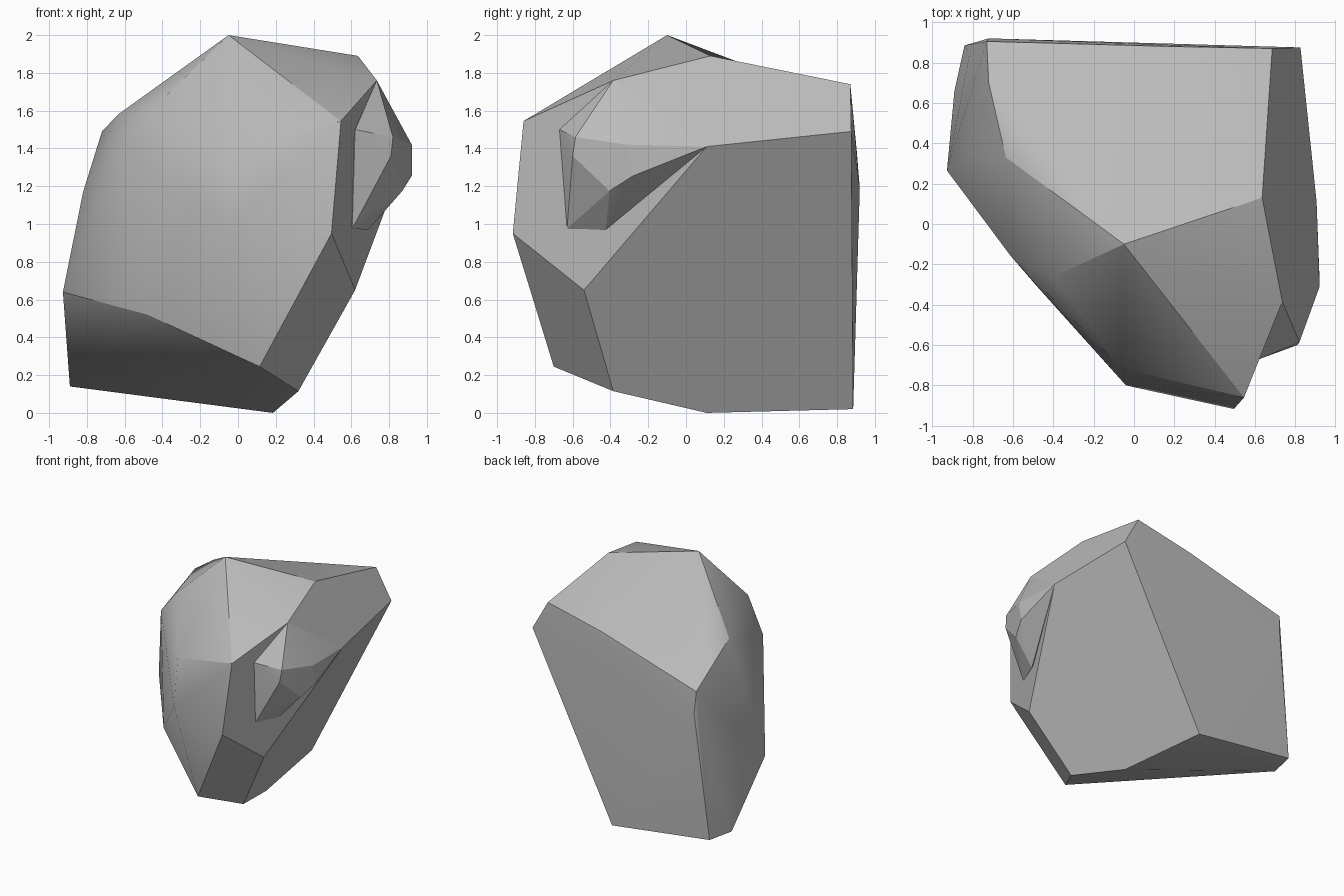
import bpy
import bmesh
from math import radians

cube = bpy.data.objects.get("Cube")
if cube:
    bpy.data.objects.remove(cube, do_unlink=True)

stone = bpy.data.materials.new("grey_stone")
stone.use_nodes = True
GREY = (0.5, 0.5, 0.5, 1)
stone.diffuse_color = GREY
stone.node_tree.nodes["Principled BSDF"].inputs["Base Color"].default_value = GREY


def chiselled(name, corners, smooth_angle, hollows=(), creases=()):
    """Wrap a faceted skin around corners; flip hollow edges, sharpen crease paths."""
    bm = bmesh.new()
    verts = {corner: bm.verts.new(corner) for corner in corners}
    bmesh.ops.convex_hull(bm, input=bm.verts)
    loose = [v for v in bm.verts if not v.link_faces]
    bmesh.ops.delete(bm, geom=loose, context="VERTS")
    verts = {c: v for c, v in verts.items() if v.is_valid}
    bmesh.ops.recalc_face_normals(bm, faces=bm.faces)

    def edge_between(a, b):
        if a in verts and b in verts:
            return bm.edges.get((verts[a], verts[b]))
        return None

    for a, b in hollows:
        edge = edge_between(a, b)
        if edge:
            bmesh.ops.rotate_edges(bm, edges=[edge])
    for path in creases:
        for a, b in zip(path, path[1:]):
            edge = edge_between(a, b)
            if edge:
                edge.smooth = False
    bmesh.ops.dissolve_limit(bm, angle_limit=radians(0.5), verts=bm.verts, edges=bm.edges)
    mesh = bpy.data.meshes.new(name)
    bm.to_mesh(mesh)
    bm.free()
    mesh.materials.append(stone)
    obj = bpy.data.objects.new(name, mesh)
    bpy.context.collection.objects.link(obj)
    bpy.ops.object.select_all(action="DESELECT")
    obj.select_set(True)
    bpy.context.view_layer.objects.active = obj
    bpy.ops.object.shade_smooth_by_angle(angle=radians(smooth_angle))
    return obj


# Key corners
peak = (-.05, -.1, 2)
ridge = (.635, .13, 1.89)
brow = (.735, -.385, 1.76)
back_top = (.685, .87, 1.74)
shoulder = (.905, .11, 1.41)
front_top = (.545, -.86, 1.545)
front_low = (.115, -.7, .245)
belly = (-.48, -.31, .52)
hip = (-.927, .265, .64)
left_top = (-.635, .33, 1.58)
left_rim = (-.72, .7, 1.49)
back_left = (-.73, .905, 1.375)

# Top cap and flat cut flank
crown = [peak, ridge, brow, back_top]
flank = [shoulder, (.825, .875, 1.49), (.62, -.54, .65), (.32, -.385, .115),
         (.185, .11, 0), (.073, .885, .02)]
# Rounded front and left side
front = [front_top, front_low, belly, (.495, -.917, .95),
         (-.04, -.8, 1), (-.06, -.72, 1.38)]
side = [left_top, hip, (-.4, -.26, 1.66), (-.61, -.16, 1.42),
        (-.82, .35, 1.17), (-.89, .66, .14)]
# Flat back
back = [left_rim, back_left, (-.72, .92, 1.19), (-.816, .836, .71),
        (-.84, .885, .14), (.17, .88, 1.63)]
chiselled("boulder", crown + flank + front + side + back, 32,
          hollows=[(peak, back_top)],
          creases=[(peak, left_top, left_rim, back_left), (ridge, peak, front_top),
                   (hip, belly, front_low)])

# Small broken knob on the flank, sunk into the boulder
knob = [(.62, -.67, 1.5), (.82, -.585, 1.46), (.79, -.39, 1.585),
        (.605, -.63, .975), (.69, -.425, .97), (.92, -.31, 1.42),
        (.87, -.405, 1.175), (.92, -.28, 1.255), (.81, -.6, 1.36)]
root = [(.6, -.1, 1.35), (.5, -.5, 1.2)]
chiselled("flank_knob", knob + root + [shoulder, brow], 20)
